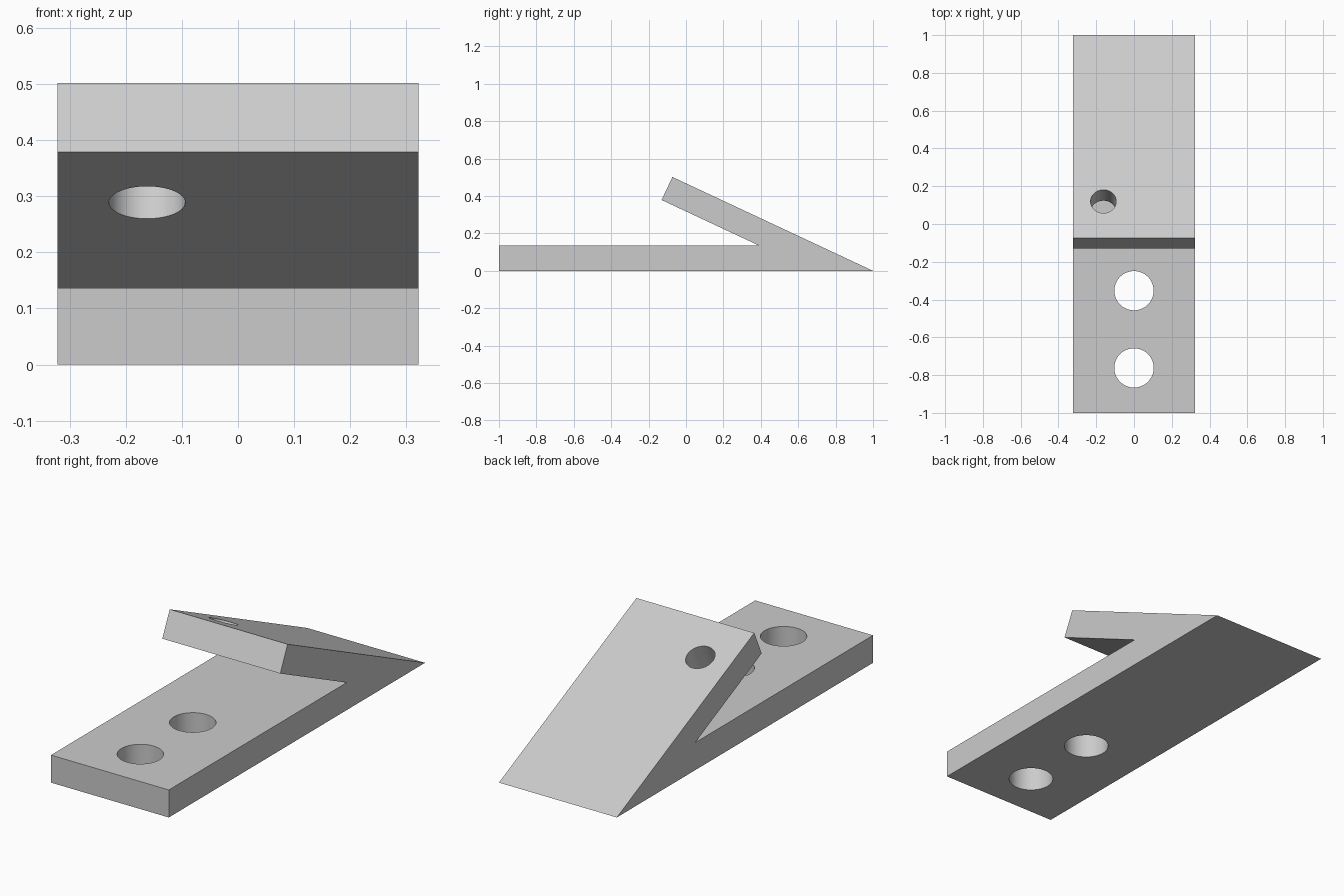
import bpy
import bmesh
import math
from mathutils import Vector

cube = bpy.data.objects.get("Cube")
if cube:
    bpy.data.objects.remove(cube, do_unlink=True)

HALF_WIDTH = 0.322
THICK = 0.136
ANGLE = math.atan2(0.503, 1.075)

# Plain grey material
grey = bpy.data.materials.new("light_grey")
grey.use_nodes = True
colour = (0.6, 0.6, 0.6, 1)
grey.diffuse_color = colour
grey.node_tree.nodes["Principled BSDF"].inputs["Base Color"].default_value = colour

# Directions along the sloping arm and square to it
along = Vector((0, -math.cos(ANGLE), math.sin(ANGLE)))
normal = Vector((0, math.sin(ANGLE), math.cos(ANGLE)))

# Side profile: flat base with an arm folded back over it
heel = Vector((0, 1, 0))
arm_top = heel + along * (0.502 / math.sin(ANGLE))
arm_tip = arm_top - normal * THICK
crotch = arm_tip - along * ((arm_tip.z - THICK) / math.sin(ANGLE))
profile = [Vector((0, -1, 0)), heel, arm_top, arm_tip, crotch, Vector((0, -1, THICK))]

bm = bmesh.new()
side = bm.faces.new([bm.verts.new(p + Vector((-HALF_WIDTH, 0, 0))) for p in profile])
extruded = bmesh.ops.extrude_face_region(bm, geom=[side])["geom"]
bmesh.ops.translate(bm, vec=(2 * HALF_WIDTH, 0, 0),
                    verts=[v for v in extruded if isinstance(v, bmesh.types.BMVert)])
bmesh.ops.recalc_face_normals(bm, faces=bm.faces)
mesh = bpy.data.meshes.new("folded_bracket")
bm.to_mesh(mesh)
bm.free()
mesh.materials.append(grey)
bracket = bpy.data.objects.new("folded_bracket", mesh)
bpy.context.collection.objects.link(bracket)


def drill(name, centre, radius, tilt):
    """Cut a round through hole and discard the cutter."""
    bpy.ops.mesh.primitive_cylinder_add(vertices=64, radius=radius, depth=THICK * 1.5,
                                        location=centre, rotation=(-tilt, 0, 0))
    cutter = bpy.context.object
    cutter.name = name
    cutter.hide_render = True
    cutter.data.materials.append(grey)
    bpy.ops.object.select_all(action="DESELECT")
    bracket.select_set(True)
    bpy.context.view_layer.objects.active = bracket
    cut = bracket.modifiers.new(name, "BOOLEAN")
    cut.operation = "DIFFERENCE"
    cut.solver = "EXACT"
    cut.object = cutter
    bpy.ops.object.modifier_apply(modifier=cut.name)
    bpy.data.objects.remove(cutter, do_unlink=True)


# Two mounting holes in the base, one offset hole square to the arm
for y in (-0.353, -0.762):
    drill("base_hole", (0, y, THICK / 2), 0.104, 0)
drill("arm_hole", (-0.162, 0.091, 0.351), 0.068, ANGLE)

# Smooth hole walls, crisp edges
bpy.ops.object.shade_smooth_by_angle(angle=math.radians(20))
